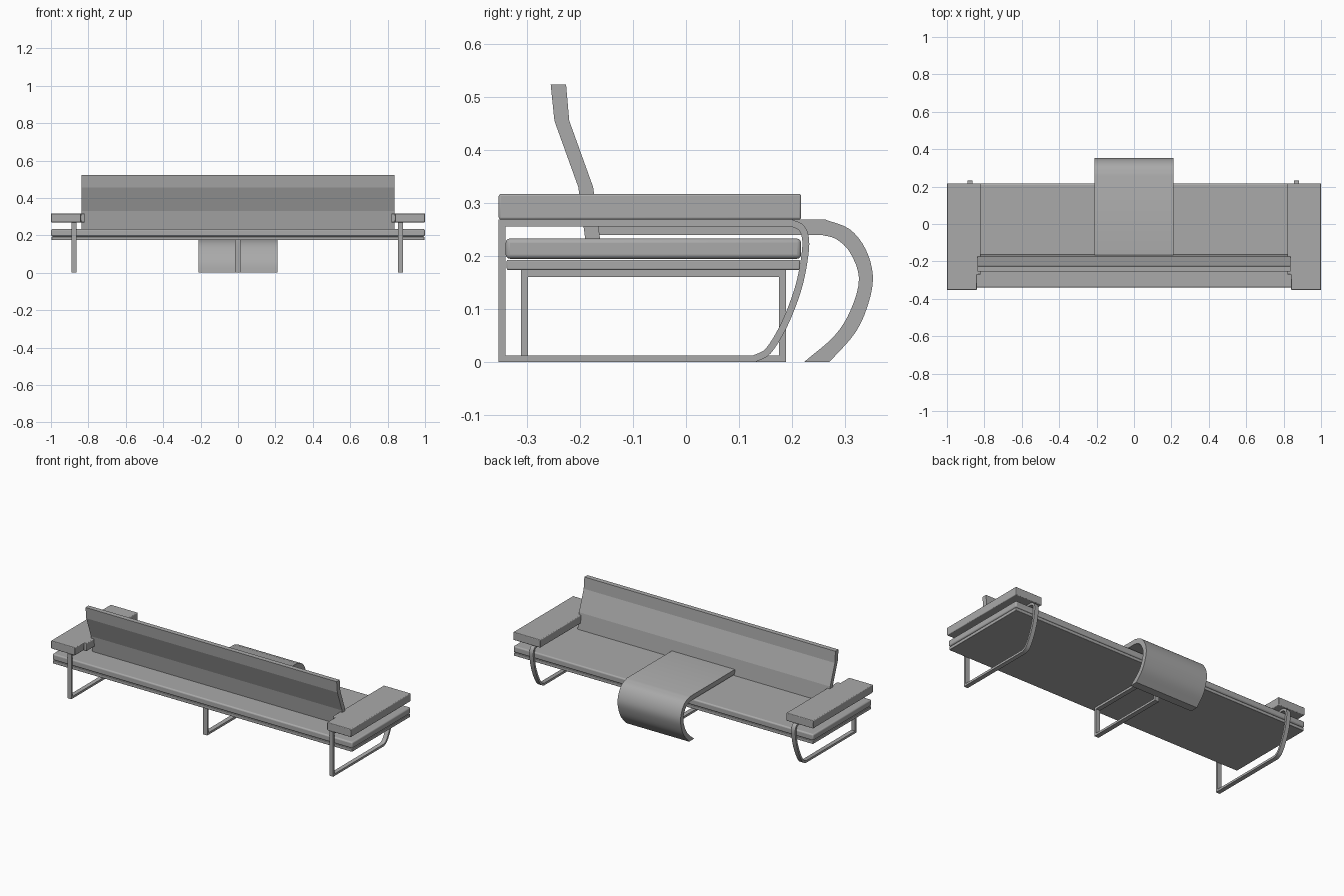
import bpy, bmesh
from mathutils import Vector

cube = bpy.data.objects.get("Cube")
if cube:
    bpy.data.objects.remove(cube, do_unlink=True)

# One neutral colour for the whole piece
grey = bpy.data.materials.new("neutral grey")
grey.use_nodes = True
grey.diffuse_color = (0.4, 0.4, 0.4, 1)
grey.node_tree.nodes["Principled BSDF"].inputs["Base Color"].default_value = (0.4, 0.4, 0.4, 1)


def finish(name, bm, bevel=0, smooth=False):
    bmesh.ops.recalc_face_normals(bm, faces=bm.faces)
    mesh = bpy.data.meshes.new(name)
    bm.to_mesh(mesh)
    bm.free()
    mesh.materials.append(grey)
    obj = bpy.data.objects.new(name, mesh)
    bpy.context.collection.objects.link(obj)
    if bevel:
        mod = obj.modifiers.new("soft edges", "BEVEL")
        mod.width, mod.segments = bevel, 3
    if smooth:
        bpy.ops.object.select_all(action="DESELECT")
        obj.select_set(True)
        bpy.context.view_layer.objects.active = obj
        bpy.ops.object.shade_smooth_by_angle(angle=0.6)
    return obj


def prism(name, points, axis, lo, hi, bevel=0, smooth=False):
    """Extrude a flat outline along x (points are y, z) or z (points are x, y)."""
    bm = bmesh.new()
    place = (lambda a, b: (lo, a, b)) if axis == "x" else (lambda a, b: (a, b, lo))
    face = bm.faces.new([bm.verts.new(place(a, b)) for a, b in points])
    new = bmesh.ops.extrude_face_region(bm, geom=[face])["geom"]
    shift = Vector((hi - lo, 0, 0)) if axis == "x" else Vector((0, 0, hi - lo))
    bmesh.ops.translate(bm, vec=shift, verts=[v for v in new if isinstance(v, bmesh.types.BMVert)])
    return finish(name, bm, bevel, smooth)


def rect(a0, a1, b0, b1):
    return [(a0, b0), (a1, b0), (a1, b1), (a0, b1)]


def spline(points, steps=4):
    """Smooth curve through a few points."""
    pts = [Vector(p) for p in points]
    pts = [2 * pts[0] - pts[1]] + pts + [2 * pts[-1] - pts[-2]]
    out = []
    for p, q, r, s in zip(pts, pts[1:], pts[2:], pts[3:]):
        for i in range(steps):
            t = i / steps
            out.append(0.5 * (2 * q + (r - p) * t + (2 * p - 5 * q + 4 * r - s) * t * t
                              + (3 * q - p - 3 * r + s) * t ** 3))
    return out + [pts[-2]]


def loop_frame(name, outline, x, width, thick):
    """Closed bar frame: offset the outline inwards and bridge to a solid."""
    pts = [Vector(p) for p in outline]
    n = len(pts)
    inner = []
    for i, p in enumerate(pts):
        d0 = (p - pts[i - 1]).normalized()
        d1 = (pts[(i + 1) % n] - p).normalized()
        n0, n1 = Vector((-d0.y, d0.x)), Vector((-d1.y, d1.x))
        inner.append(p + (n0 + n1) * thick / (1 + n0.dot(n1)))
    bm = bmesh.new()
    rings = [[bm.verts.new((x + s * width / 2, p.x, p.y)) for p in ring]
             for ring, s in ((pts, -1), (pts, 1), (inner, 1), (inner, -1))]
    for k in range(4):
        a, b = rings[k], rings[(k + 1) % 4]
        for i in range(n):
            j = (i + 1) % n
            bm.faces.new((a[i], a[j], b[j], b[i]))
    return finish(name, bm, smooth=True)


# Seat platform and cushion
prism("seat_platform", rect(-0.338, 0.215, 0.174, 0.193), "x", -0.997, 0.997, 0.003, True)
prism("seat_cushion", rect(-0.34, 0.217, 0.195, 0.233), "x", -1, 1, 0.008, True)

# Backrest panel with a bent profile
prism("backrest", [(-0.255, 0.523), (-0.226, 0.523), (-0.22, 0.455), (-0.175, 0.33),
                   (-0.162, 0.233), (-0.19, 0.233), (-0.203, 0.33), (-0.248, 0.455)],
      "x", -0.838, 0.836)

# Armrests, notched at the rear, with the bent side frames below
bend = spline([(0.13, 0), (0.16, 0.017), (0.192, 0.07), (0.217, 0.135), (0.229, 0.19),
               (0.232, 0.232), (0.222, 0.258), (0.2, 0.269)])
for side, s, frame_x in (("left", 1, 0.869), ("right", -1, -0.877)):
    prism(side + "_armrest", [(s * a, b) for a, b in (
        (1, -0.353), (1, 0.217), (0.82, 0.217), (0.82, -0.27), (0.84, -0.27), (0.84, -0.353))],
        "z", 0.269, 0.317, 0.004, True)
    loop_frame(side + "_side_frame", [(-0.353, 0)] + bend + [(-0.353, 0.269)], frame_x, 0.026, 0.013)

# Straight centre frame
loop_frame("centre_frame", rect(-0.311, 0.188, 0, 0.174), -0.001, 0.028, 0.013)

# Table slab that curls over the seat edge to the floor
outer = spline([(0.262, 0.269), (0.308, 0.251), (0.338, 0.214), (0.352, 0.165),
                (0.345, 0.115), (0.32, 0.057), (0.27, 0)])
inner = spline([(0.222, 0), (0.28, 0.05), (0.311, 0.1), (0.326, 0.158), (0.309, 0.207),
                (0.283, 0.232), (0.255, 0.24)])
prism("curved_table", [(-0.165, 0.24), (-0.165, 0.269)] + outer + inner, "x", -0.21, 0.21, smooth=True)
